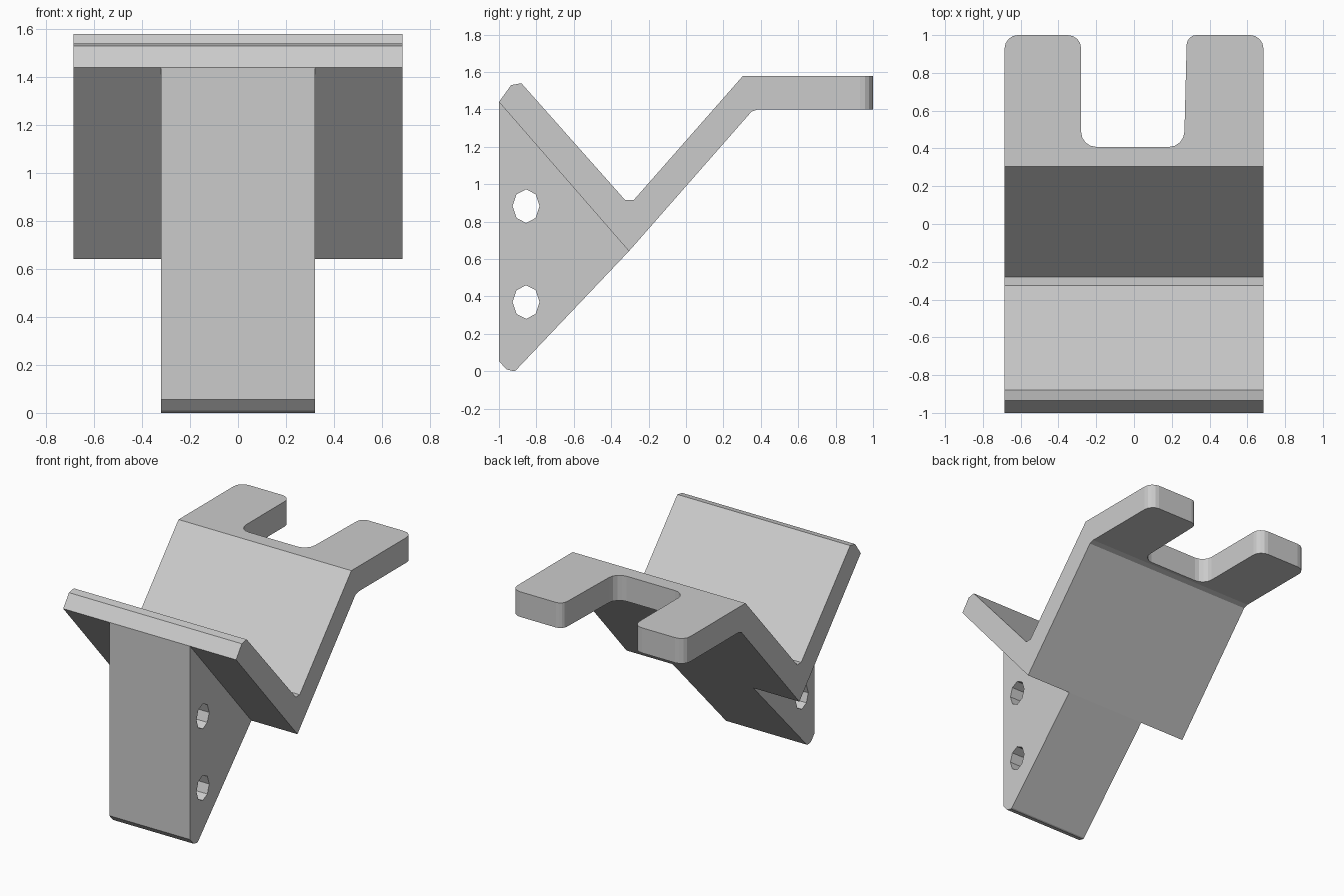
import bpy, bmesh, math
from mathutils import Vector

if "Cube" in bpy.data.objects:
    bpy.data.objects.remove(bpy.data.objects["Cube"])


def prism(name, outline, lo, hi, to_3d):
    """Extrude a 2D outline from lo to hi; to_3d maps (a, b, depth) to x, y, z."""
    bm = bmesh.new()
    ends = [[bm.verts.new(to_3d(a, b, d)) for a, b in outline] for d in (lo, hi)]
    bm.faces.new(ends[0])
    bm.faces.new(ends[1])
    n = len(outline)
    for i in range(n):
        j = (i + 1) % n
        bm.faces.new((ends[0][i], ends[0][j], ends[1][j], ends[1][i]))
    bmesh.ops.recalc_face_normals(bm, faces=bm.faces)
    mesh = bpy.data.meshes.new(name)
    bm.to_mesh(mesh)
    bm.free()
    obj = bpy.data.objects.new(name, mesh)
    bpy.context.collection.objects.link(obj)
    return obj


def across(y, z, x):
    return (x, y, z)


def upward(x, y, z):
    return (x, y, z)


def rounded(corners, steps=4):
    """Outline from (x, y, radius) corners, rounded with short arcs."""
    out = []
    for i, (x, y, r) in enumerate(corners):
        p = Vector((x, y))
        if r == 0:
            out.append(p)
            continue
        a = p + (Vector(corners[i - 1][:2]) - p).normalized() * r
        b = p + (Vector(corners[(i + 1) % len(corners)][:2]) - p).normalized() * r
        centre = a + b - p
        for k in range(steps + 1):
            t = k / steps * math.pi / 2
            out.append(centre + (a - centre) * math.cos(t) + (b - centre) * math.sin(t))
    return out


def cut(obj, cutter, operation):
    mod = obj.modifiers.new(operation.title(), 'BOOLEAN')
    mod.operation = operation
    mod.solver = 'EXACT'
    mod.object = cutter
    cutter.hide_render = True
    cutter.hide_set(True)


# V-shaped cradle with flat rear flange, trimmed to the forked top outline
cradle = prism("cradle", [
    (-1, 1.44), (-0.935, 1.53), (-0.88, 1.54), (-0.325, 0.915), (-0.28, 0.915),
    (0.305, 1.58), (1.1, 1.58), (1.1, 1.4), (0.385, 1.4), (0.35, 1.388),
    (-0.305, 0.642)], -0.8, 0.8, across)
fork_outline = prism("fork_outline_cutter", rounded([
    (-0.685, -1.1, 0), (0.685, -1.1, 0), (0.685, 1, 0.07), (0.28, 1, 0.05),
    (0.265, 0.408, 0.08), (-0.28, 0.408, 0.08), (-0.28, 1, 0.07),
    (-0.685, 1, 0.07)]), -0.5, 2, upward)
cut(cradle, fork_outline, 'INTERSECT')

# Narrow wedge-shaped stem below the cradle
stem = prism("stem", [
    (-1, 1.44), (-0.305, 0.642), (-0.91, 0.005), (-0.92, 0), (-0.96, 0.01),
    (-1, 0.055)], -0.32, 0.32, across)

# Two eight-sided cross holes through the stem
for i, z in enumerate((0.37, 0.883)):
    ring = [(-0.855 + 0.072 * math.cos(k * math.pi / 4),
             z + 0.09 * math.sin(k * math.pi / 4)) for k in range(8)]
    cut(stem, prism(f"hole_cutter_{i + 1}", ring, -0.5, 0.5, across), 'DIFFERENCE')
